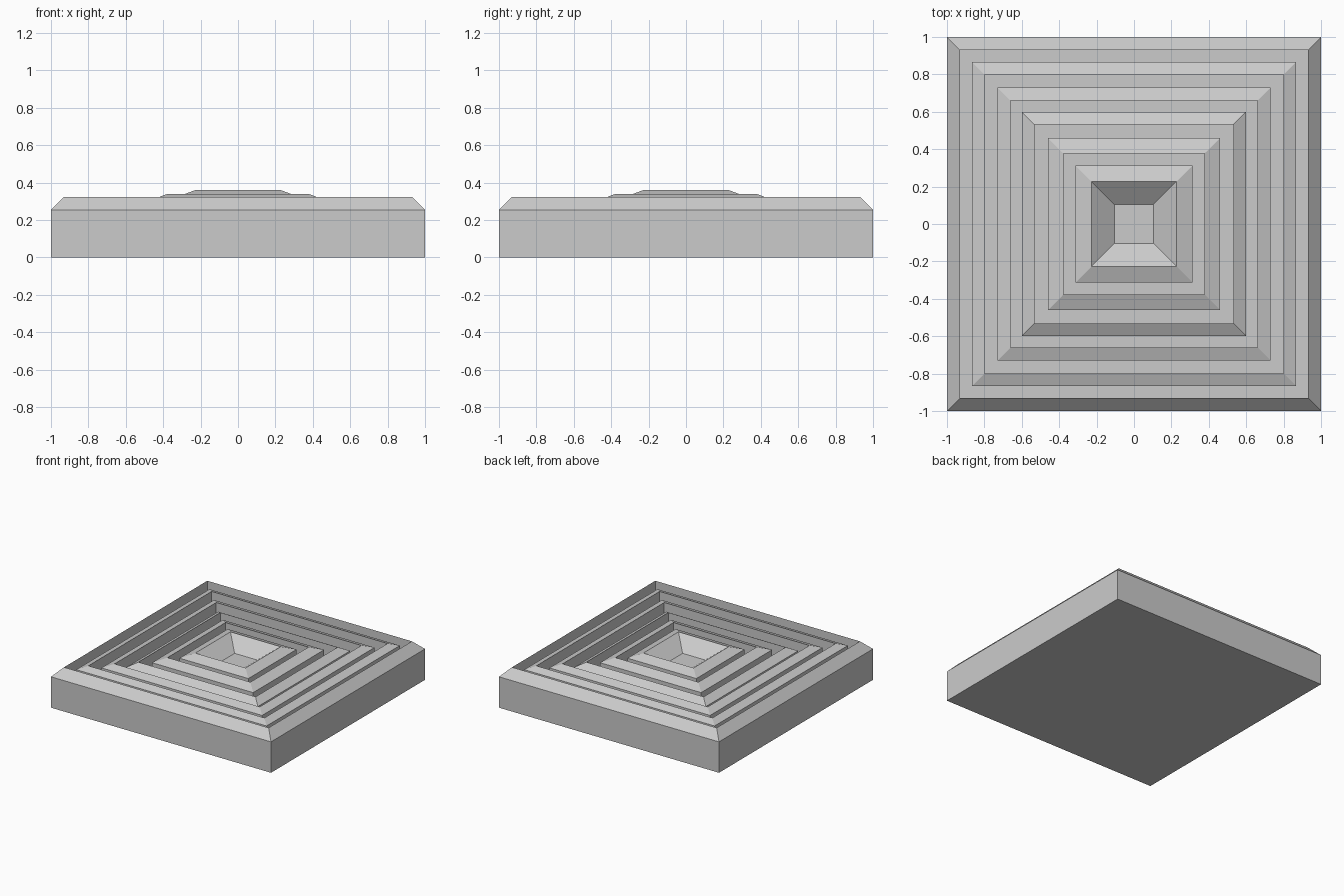
import bpy, bmesh

if "Cube" in bpy.data.objects:
    bpy.data.objects.remove(bpy.data.objects["Cube"])

FLOOR = 0.20          # groove floor height


def square_lathe(name, profile):
    """Sweep a (half width, z) profile round a square and cap both ends."""
    bm = bmesh.new()
    loops = [[bm.verts.new((sx * r, sy * r, z))
              for sx, sy in ((-1, -1), (1, -1), (1, 1), (-1, 1))]
             for r, z in profile]
    for a, b in zip(loops, loops[1:]):
        for i in range(4):
            j = (i + 1) % 4
            bm.faces.new((a[i], a[j], b[j], b[i]))
    bm.faces.new(loops[0][::-1])
    bm.faces.new(loops[-1])
    bmesh.ops.recalc_face_normals(bm, faces=bm.faces)
    mesh = bpy.data.meshes.new(name)
    bm.to_mesh(mesh)
    bm.free()
    obj = bpy.data.objects.new(name, mesh)
    bpy.context.collection.objects.link(obj)
    return obj


# Louvre rings: outer half width, shoulder z, inner half width, peak z
rings = [
    (1.00, 0.254, 0.93, 0.324),
    (0.865, 0.297, 0.80, 0.321),
    (0.73, 0.296, 0.66, 0.321),
    (0.60, 0.284, 0.533, 0.321),
    (0.46, 0.308, 0.377, 0.340),
    (0.313, 0.328, 0.228, 0.360),
]

# Outer wall, then each sloped ring separated by straight-sided grooves
profile = [(1.0, 0.0)]
for k, (r_out, z_out, r_in, z_in) in enumerate(rings):
    if k:
        profile.append((r_out, FLOOR))
    profile += [(r_out, z_out), (r_in, z_in)]
    if k < len(rings) - 1:
        profile.append((r_in, FLOOR))

# Central sloped recess with a flat bottom
profile.append((0.103, 0.265))

square_lathe("square_louvre_panel", profile)
